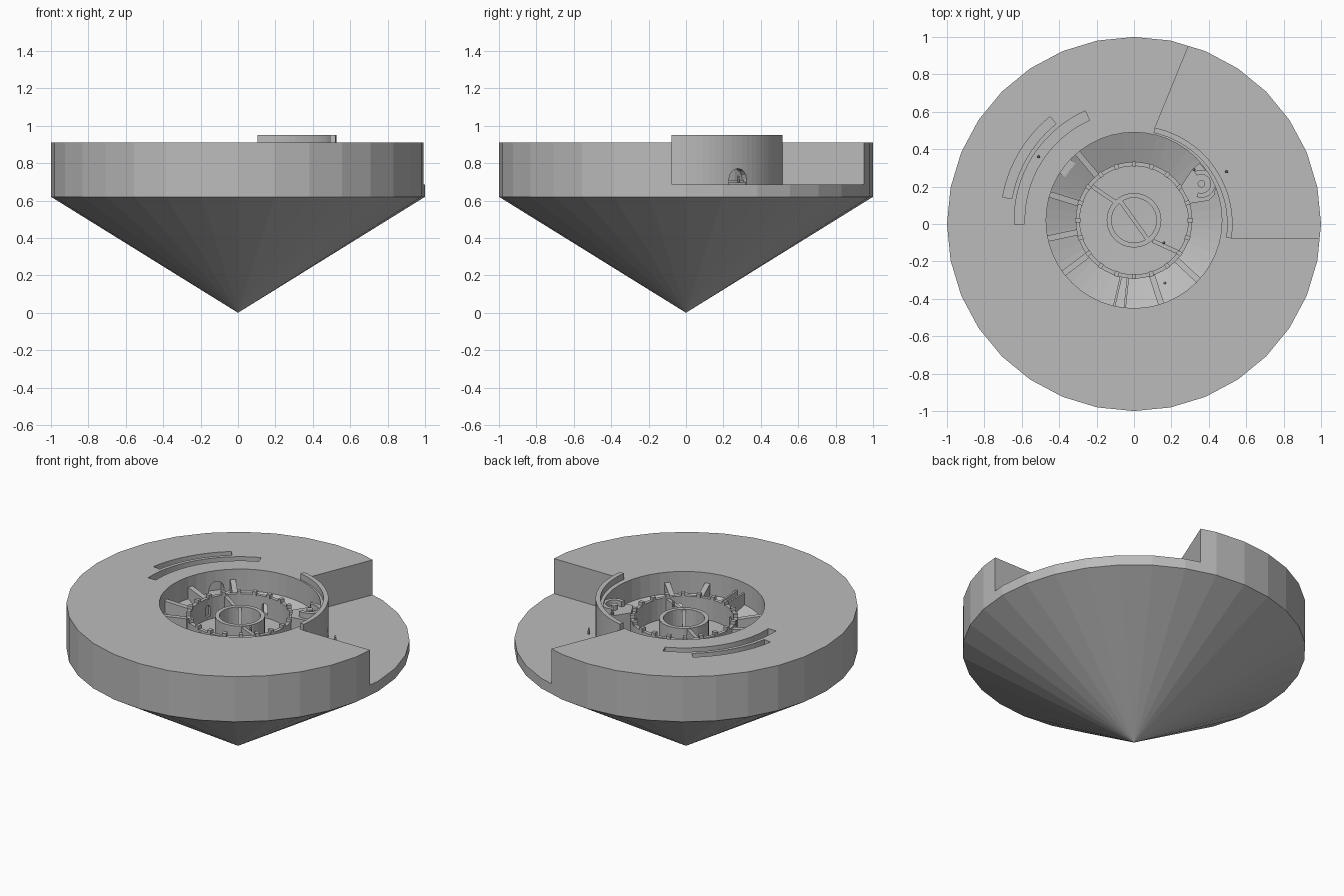
import bpy, bmesh, math
from mathutils import Matrix, Vector

if "Cube" in bpy.data.objects:
    bpy.data.objects.remove(bpy.data.objects["Cube"])

stone = bpy.data.materials.new("grey_stone")
stone.diffuse_color = (0.5, 0.5, 0.5, 1)
stone.use_nodes = True
stone.node_tree.nodes["Principled BSDF"].inputs["Base Color"].default_value = stone.diffuse_color
C = (0.0, 0.02)          # centre of the sunken ring court


def finish(name, bm):
    bmesh.ops.recalc_face_normals(bm, faces=bm.faces)
    me = bpy.data.meshes.new(name)
    bm.to_mesh(me)
    bm.free()
    me.materials.append(stone)
    ob = bpy.data.objects.new(name, me)
    bpy.context.collection.objects.link(ob)
    return ob


def prism(name, pts, z0, z1, z1b=None):
    """Extruded outline; z1b gives the top height of the first half of points."""
    bm = bmesh.new()
    n = len(pts)
    lo = [bm.verts.new((x, y, z0)) for x, y in pts]
    hi = [bm.verts.new((x, y, z1b if z1b and i < n // 2 else z1)) for i, (x, y) in enumerate(pts)]
    bm.faces.new(lo)
    bm.faces.new(hi)
    for i in range(n):
        j = (i + 1) % n
        bm.faces.new((lo[i], lo[j], hi[j], hi[i]))
    return finish(name, bm)


def arc(r, a0, a1, n, c=C):
    return [(c[0] + r * math.cos(math.radians(a0 + (a1 - a0) * i / n)),
             c[1] + r * math.sin(math.radians(a0 + (a1 - a0) * i / n))) for i in range(n + 1)]


def band(r0, r1, a0, a1, n, c=C):
    return arc(r0, a0, a1, n, c) + arc(r1, a1, a0, n, c)


def lathe(name, prof, n, c=(0, 0), closed=False):
    """Revolve (r, z) points; a closed profile makes a ring, an open one is capped."""
    bm = bmesh.new()
    rows = []
    for r, z in prof:
        if r == 0:
            rows.append([bm.verts.new((c[0], c[1], z))] * n)
        else:
            rows.append([bm.verts.new((x, y, z)) for x, y in arc(r, 0, 360, n, c)[:n]])
    pairs = list(zip(rows, rows[1:])) + ([(rows[-1], rows[0])] if closed else [])
    for a, b in pairs:
        for i in range(n):
            j = (i + 1) % n
            bm.faces.new(list(dict.fromkeys((a[i], a[j], b[j], b[i]))))
    if not closed:
        for row in (rows[0], rows[-1]):
            if row[0] is not row[1]:
                bm.faces.new(row)
    return finish(name, bm)


def cut(ob, cutter, keep=False):
    cutter.hide_render = True
    m = ob.modifiers.new("cut", 'BOOLEAN')
    m.operation, m.solver, m.object = 'DIFFERENCE', 'EXACT', cutter
    bpy.context.view_layer.objects.active = ob
    bpy.ops.object.modifier_apply(modifier=m.name)
    if not keep:
        bpy.data.objects.remove(cutter)


def arch_cutter(ang, r0, r1, w, z0, h):
    """Round-topped tunnel running outwards at an angle."""
    pts = [(-w / 2, z0)] + [(-w / 2 * math.cos(math.pi * i / 8),
           z0 + h - w / 2 + w / 2 * math.sin(math.pi * i / 8)) for i in range(9)] + [(w / 2, z0)]
    ob = prism("arch_cutter", pts, r0, r1)
    a = math.radians(ang)
    out, side = Vector((math.cos(a), math.sin(a), 0)), Vector((-math.sin(a), math.cos(a), 0))
    m = Matrix((side, (0, 0, 1), out)).transposed().to_4x4()
    m.translation = (C[0], C[1], 0)
    ob.data.transform(m)
    ob.data.update()
    bm = bmesh.new()
    bm.from_mesh(ob.data)
    bmesh.ops.recalc_face_normals(bm, faces=bm.faces)
    bm.to_mesh(ob.data)
    bm.free()
    return ob


def spoke(name, p, q, w, z0, zp, zq):
    """Straight wall from p to q."""
    d = (Vector(q) - Vector(p)).normalized() * w / 2
    s = (-d.y, d.x)
    return prism(name, [(p[0] + s[0], p[1] + s[1]), (p[0] - s[0], p[1] - s[1]),
                        (q[0] - s[0], q[1] - s[1]), (q[0] + s[0], q[1] + s[1])], z0, zq, zp)


# floating base: inverted cone under a thick disc
base = lathe("island_base", [(0, 0), (1, 0.62), (1, 0.91), (0, 0.91)], 32)

# lowered sector outside the curved wall
cut(base, prism("sector_cutter", arc(0.515, -8.4, 77.9, 20, (0, 0)) +
                [(0.434, 1.3), (1.3, 1.3), (1.3, -0.075)], 0.685, 1.2))
# sunken court with sloping floor
cut(base, lathe("court_cutter", [(0, 0.69), (0.31, 0.70), (0.47, 0.77), (0.47, 1.1), (0, 1.1)], 48, C))
# curved trenches
cut(base, prism("trench_cutter", band(0.663, 0.713, 129, 170, 12), 0.77, 1.1))
cut(base, prism("trench_cutter", band(0.585, 0.64, 114, 182, 18), 0.77, 1.1))
# niche in the court wall
cut(base, arch_cutter(142, 0.42, 0.53, 0.09, 0.755, 0.085))

# curved wall with gateway
wall = prism("curved_wall", band(0.498, 0.527, -8.4, 77.9, 24, (0, 0)), 0.68, 0.95)
gate = arch_cutter(30, 0.43, 0.6, 0.11, 0.6855, 0.085)
cut(wall, gate, keep=True)
cut(base, gate)
for i in range(4):
    prism("gate_step", band(0.43, 0.505 - 0.018 * i, 24, 36, 3), 0.685, 0.698 + 0.012 * i)

# inner ring wall with battlements and small doors
ring = lathe("ring_wall", [(0.29, 0.68), (0.312, 0.68), (0.312, 0.835), (0.29, 0.835)], 48, C, True)
for a in (20, 95, 165, 235, 310):
    cut(ring, arch_cutter(a, 0.25, 0.34, 0.035, 0.72, 0.07))
for i in range(20):
    prism("battlement", band(0.287, 0.315, i * 18 - 2.2, i * 18 + 2.2, 2), 0.83, 0.855)

# central drum and dividing walls
lathe("central_drum", [(0.12, 0.68), (0.146, 0.68), (0.146, 0.83), (0.12, 0.83)], 32, C, True)
spoke("divider_inner", (-0.075, 0.125), (0.075, -0.085), 0.022, 0.68, 0.825, 0.825)
spoke("divider_left", (-0.232, 0.207), (-0.1, 0.117), 0.022, 0.68, 0.825, 0.825)
spoke("divider_right", (0.1, -0.09), (0.245, -0.155), 0.022, 0.68, 0.825, 0.825)

# radial walls around the ring
for a in (130, 163, 192, 217, 257, 264, 288, 317):
    w = 0.012 if a in (257, 264) else 0.032
    spoke("radial_wall", arc(0.305, a, a, 1)[0], arc(0.475, a, a, 1)[0], w, 0.69, 0.82, 0.845)

# lookout platform with U-shaped parapet and post
P = (0.36, 0.215)
prism("lookout_block", [(0.25, 0.2), (0.31, 0.29), (0.35, 0.325), (0.41, 0.26), (0.44, 0.21),
                        (0.43, 0.155), (0.40, 0.125), (0.30, 0.11)], 0.69, 0.865)
prism("lookout_parapet", band(0.05, 0.075, -110, 120, 16, P), 0.86, 0.9)
lathe("lookout_post", [(0, 0.86), (0.02, 0.86), (0.02, 0.895), (0, 0.895)], 12, P)

# tiny standing figures
for x, y, z in ((0.495, 0.28, 0.695), (0.32, 0.29, 0.865), (-0.51, 0.36, 0.77),
                (0.16, -0.10, 0.815), (0.165, -0.315, 0.70)):
    lathe("figure", [(0, z), (0.008, z), (0.008, z + 0.02), (0.004, z + 0.026),
                     (0.007, z + 0.034), (0, z + 0.042)], 8, (x, y))
